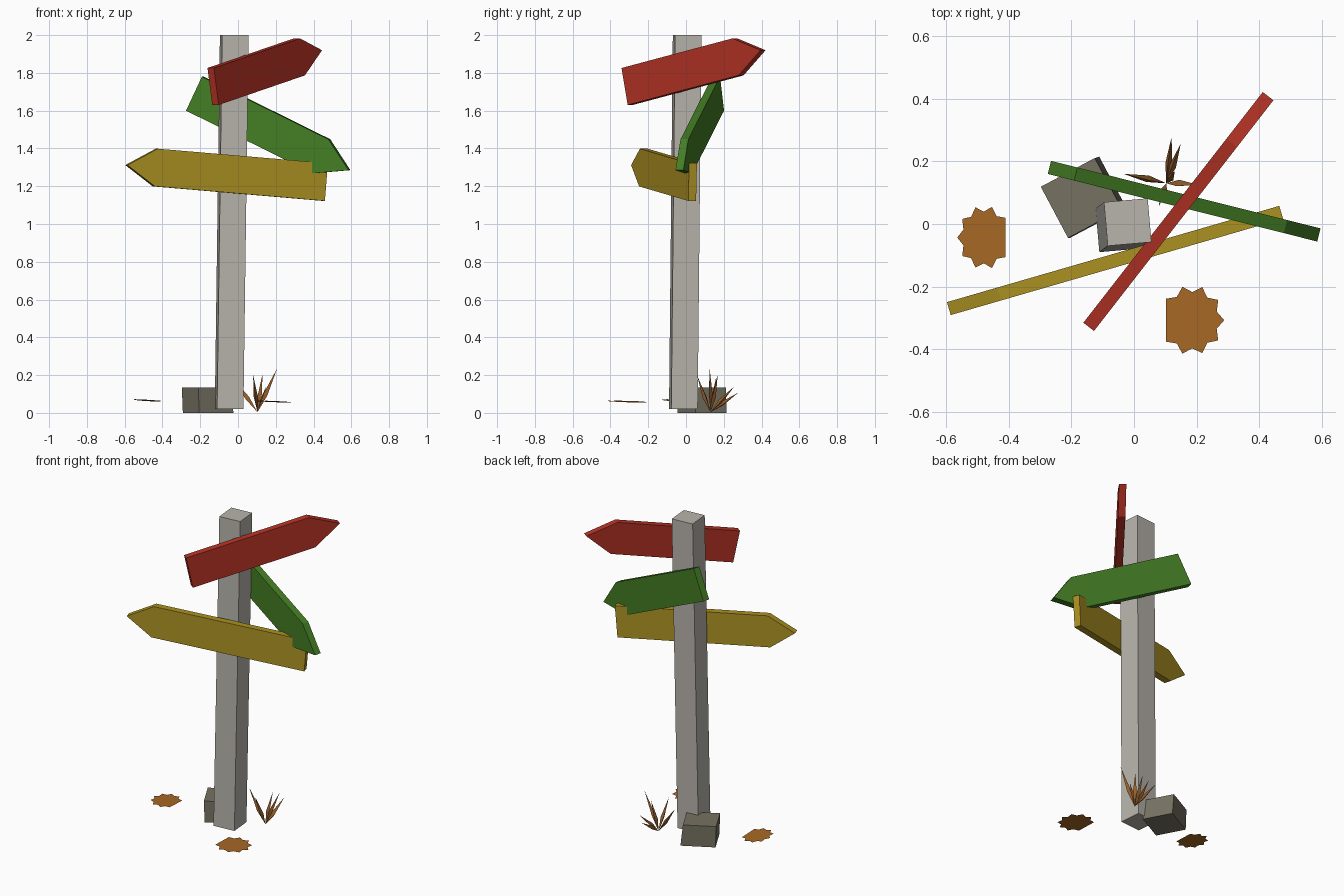
import bpy
import math
from mathutils import Vector, Matrix

default = bpy.data.objects.get("Cube")
if default:
    bpy.data.objects.remove(default, do_unlink=True)


def material(name, *rgb):
    """Flat colour given as sRGB bytes."""
    colour = [((c / 255 + 0.055) / 1.055) ** 2.4 for c in rgb] + [1]
    mat = bpy.data.materials.new(name)
    mat.use_nodes = True
    mat.diffuse_color = colour
    mat.node_tree.nodes["Principled BSDF"].inputs["Base Color"].default_value = colour
    return mat


red = material("red paint", 180, 50, 36)
yellow = material("yellow paint", 173, 146, 34)
green = material("green paint", 68, 126, 36)
grey_wood = material("grey wood", 184, 180, 172)
stone_grey = material("stone grey", 118, 114, 98)
leaf_orange = material("leaf orange", 168, 104, 36)
dry_brown = material("dry brown", 150, 95, 45)


def add_mesh(name, verts, faces, mat):
    mesh = bpy.data.meshes.new(name)
    mesh.from_pydata([tuple(v) for v in verts], [], faces)
    mesh.materials.append(mat)
    obj = bpy.data.objects.new(name, mesh)
    bpy.context.collection.objects.link(obj)
    return obj


def prism(name, lower, upper, mat):
    """Join two matching counterclockwise outlines into a closed solid."""
    n = len(lower)
    faces = [tuple(reversed(range(n))), tuple(range(n, 2 * n))]
    faces += [(i, (i + 1) % n, n + (i + 1) % n, n + i) for i in range(n)]
    return add_mesh(name, list(lower) + list(upper), faces, mat)


def rectangle(centre, width, depth, angle):
    spin = Matrix.Rotation(math.radians(angle), 3, 'Z')
    return [Vector(centre) + spin @ Vector((sx * width / 2, sy * depth / 2, 0))
            for sx, sy in ((-1, -1), (1, -1), (1, 1), (-1, 1))]


# Leaning square post
prism("post", rectangle((-0.047, -0.014, 0.02), 0.14, 0.14, 5),
      rectangle((-0.02, 0.006, 2.0), 0.14, 0.14, 5), grey_wood)

# Stone block behind the post
prism("stone", rectangle((-0.158, 0.085, 0.0), 0.205, 0.185, 28),
      rectangle((-0.168, 0.083, 0.135), 0.195, 0.185, 28), stone_grey)


# Arrow boards, each running from a square tail to a pointed tip
def arrow_board(name, tail, tip, mat, point, height=0.2, thickness=0.043):
    tail, tip = Vector(tail), Vector(tip)
    along = (tip - tail).normalized()
    side = Vector((0, 0, 1)).cross(along).normalized()
    up = along.cross(side)
    length = (tip - tail).length
    h = height / 2
    outline = [(0, h), (0, -h), (length - point, -h), (length, 0), (length - point, h)]
    flat = [tail + along * a + up * b for a, b in outline]
    half = side * thickness / 2
    prism(name, [p + half for p in flat], [p - half for p in flat], mat)


arrow_board("red_board", (-0.132, -0.312, 1.728), (0.428, 0.408, 1.92), red, 0.172)
arrow_board("green_board", (-0.228, 0.17, 1.69), (0.59, -0.035, 1.285), green, 0.17)
arrow_board("yellow_board", (0.462, 0.035, 1.222), (-0.591, -0.27, 1.312), yellow, 0.16)


# Fallen leaves: jagged flat sheets with one straight side
def leaf(name, centre, size_x, size_y, turn, tilt_x, tilt_y):
    teeth = 9
    verts = []
    for i in range(2 * teeth - 1):
        angle = math.radians(-142 + 284 * i / (2 * teeth - 2) + turn)
        radius = 0.84 if i % 2 else 1.04
        x, y = size_x * radius * math.cos(angle), size_y * radius * math.sin(angle)
        verts.append(Vector(centre) + Vector((x, y, x * tilt_x + y * tilt_y)))
    add_mesh(name, verts, [tuple(range(len(verts)))], leaf_orange)


leaf("front_leaf", (0.184, -0.307, 0.06), 0.1, 0.107, 0, -0.04, -0.03)
leaf("side_leaf", (-0.478, -0.043, 0.066), 0.083, 0.098, 180, -0.06, -0.04)

# Dry grass tuft: tapered three-sided blades fanning from one root
root = Vector((0.103, 0.13, 0.004))
tips = [(0.207, 0.125, 0.235), (0.08, 0.058, 0.2), (-0.033, 0.16, 0.19),
        (0.13, 0.168, 0.206), (0.12, 0.278, 0.108), (0.149, 0.256, 0.14)]
for number, tip in enumerate(tips, 1):
    along = Vector(tip) - root
    across = along.cross(Vector((0.3, 0.2, 1))).normalized()
    ring = [root + along * 0.4
            + Matrix.Rotation(math.tau * k / 3, 3, along) @ across * 0.013
            for k in range(3)]
    faces = [(0, (k + 1) % 3 + 1, k + 1) for k in range(3)]
    faces += [(4, k + 1, (k + 1) % 3 + 1) for k in range(3)]
    add_mesh(f"grass_blade_{number}", [root] + ring + [Vector(tip)], faces, dry_brown)
